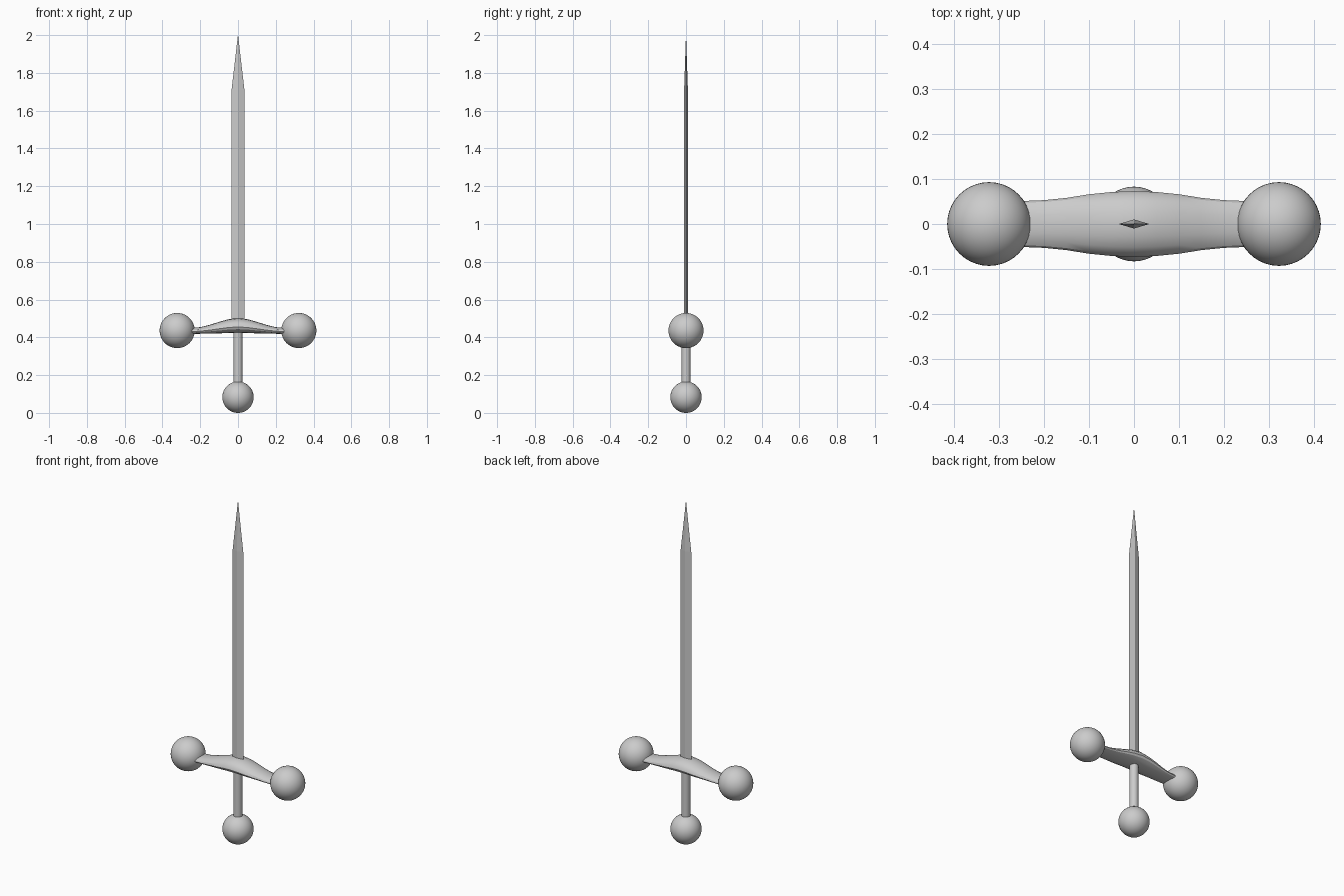
import bpy, bmesh
from math import cos, sin, pi, radians

if "Cube" in bpy.data.objects:
    bpy.data.objects.remove(bpy.data.objects["Cube"])


def loft(name, rings, smooth=None):
    """Skin a list of equal-length point rings and cap both ends."""
    bm = bmesh.new()
    loops = [[bm.verts.new(p) for p in ring] for ring in rings]
    n = len(loops[0])
    for a, b in zip(loops, loops[1:]):
        for i in range(n):
            j = (i + 1) % n
            bm.faces.new((a[i], a[j], b[j], b[i]))
    bm.faces.new(loops[0][::-1])
    bm.faces.new(loops[-1])
    bmesh.ops.remove_doubles(bm, verts=bm.verts[:], dist=1e-5)
    bmesh.ops.recalc_face_normals(bm, faces=bm.faces[:])
    mesh = bpy.data.meshes.new(name)
    bm.to_mesh(mesh)
    bm.free()
    obj = bpy.data.objects.new(name, mesh)
    bpy.context.collection.objects.link(obj)
    if smooth:
        bpy.context.view_layer.objects.active = obj
        bpy.ops.object.select_all(action='DESELECT')
        obj.select_set(True)
        bpy.ops.object.shade_smooth_by_angle(angle=radians(smooth))
    return obj


def ball(name, x, z, r):
    bpy.ops.mesh.primitive_uv_sphere_add(segments=40, ring_count=24, radius=r, location=(x, 0, z))
    bpy.context.object.name = name
    bpy.ops.object.shade_smooth()


# Blade: flat diamond section running to a point
def diamond(w, t, z):
    return [(w, 0, z), (0, t, z), (-w, 0, z), (0, -t, z)]


loft("blade", [diamond(0.034, 0.01, 0.45), diamond(0.034, 0.01, 1.71),
               diamond(0.0005, 0.0003, 2.0)])

# Crossguard: flattened oval section, swollen and arched at the middle
half = [(0.0, 0.073, 0.424, 0.502), (0.05, 0.071, 0.423, 0.496),
        (0.10, 0.066, 0.421, 0.482), (0.15, 0.058, 0.420, 0.466),
        (0.20, 0.053, 0.419, 0.454), (0.25, 0.051, 0.418, 0.450)]
stations = [(-x, w, lo, hi) for x, w, lo, hi in half[:0:-1]] + half
rings = []
for x, w, lo, hi in stations:
    edge = lo + 0.4 * (hi - lo)
    ring = []
    for i in range(16):
        a = 2 * pi * i / 16
        rise = (hi - edge) if sin(a) > 0 else (edge - lo)
        ring.append((x, w * cos(a), edge + rise * sin(a)))
    rings.append(ring)
loft("crossguard", rings, 30)

# Grip: slim round rod
loft("grip", [[(0.024 * cos(2 * pi * i / 16), 0.024 * sin(2 * pi * i / 16), z)
               for i in range(16)] for z in (0.14, 0.45)], 30)

# Ball ends on the guard, and the pommel
for side, s in (("left", -1), ("right", 1)):
    ball(side + "_guard_ball", s * 0.322, 0.436, 0.093)
ball("pommel", 0, 0.083, 0.083)
